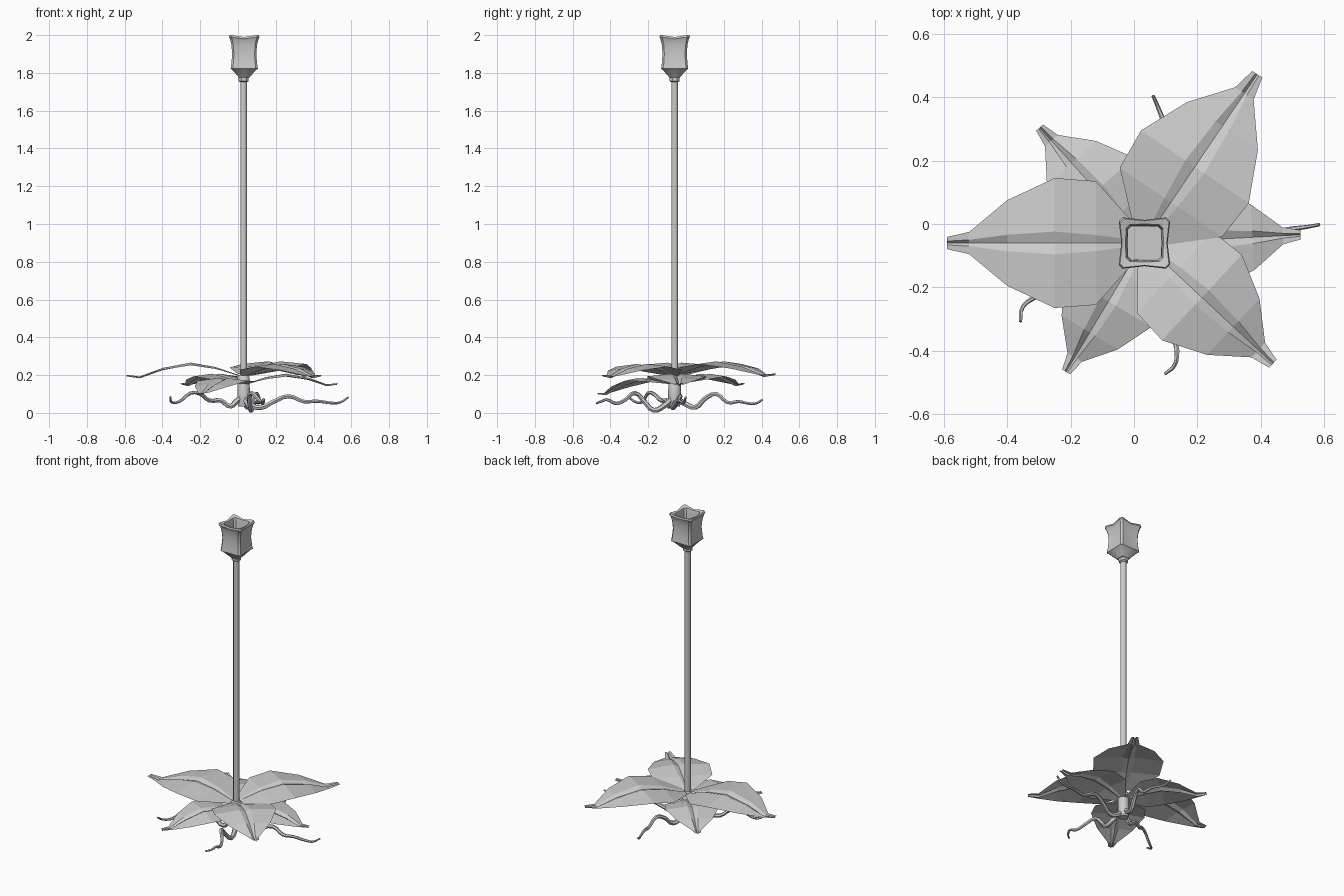
import bpy, bmesh, math
from mathutils import Vector

if "Cube" in bpy.data.objects:
    bpy.data.objects.remove(bpy.data.objects["Cube"])

CX, CY = 0.03, -0.06          # stem axis
grey = bpy.data.materials.new("grey")
grey.diffuse_color = (0.6, 0.6, 0.6, 1)
grey.use_nodes = True
grey.node_tree.nodes["Principled BSDF"].inputs["Base Color"].default_value = grey.diffuse_color


def make(name, verts, faces, smooth=None):
    me = bpy.data.meshes.new(name)
    me.from_pydata(verts, [], faces)
    me.materials.append(grey)
    ob = bpy.data.objects.new(name, me)
    bpy.context.collection.objects.link(ob)
    bm = bmesh.new()
    bm.from_mesh(me)
    bmesh.ops.recalc_face_normals(bm, faces=bm.faces)
    bm.to_mesh(me)
    bm.free()
    if smooth:
        bpy.ops.object.select_all(action='DESELECT')
        bpy.context.view_layer.objects.active = ob
        ob.select_set(True)
        bpy.ops.object.shade_smooth_by_angle(angle=math.radians(smooth))
    return ob


def loft(name, rings, smooth=None):
    """Skin equal-length rings and cap both ends."""
    n = len(rings[0])
    verts = [p for r in rings for p in r]
    faces = [(k*n + i, k*n + (i+1) % n, (k+1)*n + (i+1) % n, (k+1)*n + i)
             for k in range(len(rings)-1) for i in range(n)]
    faces += [tuple(range(n))[::-1], tuple(range(len(verts)-n, len(verts)))]
    return make(name, verts, faces, smooth)


def circle(r, z, n=8):
    return [(CX + r*math.cos(2*math.pi*(i+.5)/n),
             CY + r*math.sin(2*math.pi*(i+.5)/n), z) for i in range(n)]


# Petals: distance, half width, rib half width, height, rib depth, edge drop
PETAL = [(0.02, 0.05, 0.008, 0.000, 0.004, 0.000),
         (0.15, 0.195, 0.025, 0.045, 0.008, 0.010),
         (0.28, 0.205, 0.036, 0.068, 0.012, 0.014),
         (0.43, 0.135, 0.026, 0.040, 0.012, 0.010),
         (0.55, 0.035, 0.010, -0.005, 0.010, 0.000),
         (0.62, 0.019, 0.006, 0.003, 0.008, 0.000)]


def petal(name, angle, length, width, z0, tilt):
    a = math.radians(angle)
    ca, sa = math.cos(a), math.sin(a)
    verts = []
    for d, w, g, h, dep, drop in PETAL:
        d, w, g = d*length, w*width, g*width
        z = z0 + h*width + tilt*d
        for s, zz in ((-w, z-drop), (-g, z), (0, z-dep), (g, z), (w, z-drop)):
            verts.append((CX + d*ca - s*sa, CY + d*sa + s*ca, zz))
    faces = [(5*k+i, 5*k+5+i, 5*k+6+i, 5*k+1+i)
             for k in range(len(PETAL)-1) for i in range(4)]
    make(name, verts, faces)


petal("upper_petal_left", 180, 1.0, 1.0, 0.198, 0)
petal("upper_petal_back", 56, 1.035, 1.0, 0.205, 0)
petal("upper_petal_front", -43, 0.9, 0.9, 0.198, 0)
petal("lower_petal_right", 3, 0.8, 0.77, 0.155, 0)
petal("lower_petal_back", 132, 0.79, 0.77, 0.155, 0)
petal("lower_petal_front", -121, 0.765, 0.77, 0.155, -0.11)

# Stem and the thicker sleeve at its foot
loft("stem", [circle(0.019, 0.18), circle(0.019, 1.765)], 50)
loft("foot_sleeve", [circle(0.028, 0.035, 10), circle(0.035, 0.06, 10),
                     circle(0.033, 0.19, 10), circle(0.02, 0.205, 10)], 50)
loft("collar", [circle(0.018, 1.75), circle(0.029, 1.757), circle(0.029, 1.785)], 30)


# Square cup with flared corners: corner half size, side half size, heights
def square(c, m, zc, zm=None, cut=0.85):
    zm = zc if zm is None else zm
    pts = []
    for q in range(4):
        for x, y, z in ((m, 0, zm), (c, c*cut, zc), (c*cut, c, zc)):
            for _ in range(q):
                x, y = -y, x
            pts.append((CX + 0.003 + x, CY + y, z))
    return pts


loft("cup", [square(0.028, 0.028, 1.775), square(0.036, 0.036, 1.785),
             square(0.062, 0.062, 1.815), square(0.072, 0.068, 1.822),
             square(0.068, 0.064, 1.85), square(0.064, 0.061, 1.90),
             square(0.068, 0.064, 1.95), square(0.076, 0.071, 1.982, 1.975),
             square(0.081, 0.073, 1.99, 1.98), square(0.077, 0.070, 2.0, 1.99),
             square(0.058, 0.060, 1.992, 1.987, 0.8), square(0.053, 0.055, 1.97, 1.97, 0.8),
             square(0.052, 0.052, 1.85, 1.85, 0.8)], 35)


# Wavy tapering roots
def root(name, pts):
    cu = bpy.data.curves.new(name, 'CURVE')
    cu.dimensions = '3D'
    cu.bevel_depth = 0.015
    cu.bevel_resolution = 1
    cu.use_fill_caps = True
    cu.resolution_u = 3
    sp = cu.splines.new('BEZIER')
    sp.bezier_points.add(len(pts)-1)
    for i, (b, p) in enumerate(zip(sp.bezier_points, pts)):
        b.co = Vector(p)
        b.handle_left_type = b.handle_right_type = 'AUTO'
        b.radius = 1.1 - 0.75*i/(len(pts)-1)
    ob = bpy.data.objects.new(name, cu)
    bpy.context.collection.objects.link(ob)
    cu.materials.append(grey)
    bpy.ops.object.select_all(action='DESELECT')
    bpy.context.view_layer.objects.active = ob
    ob.select_set(True)
    bpy.ops.object.convert(target='MESH')
    bpy.ops.object.shade_smooth_by_angle(angle=math.radians(50))


root("root_right", [(.04, -.06, .07), (.07, -.06, .04), (.12, -.07, .028), (.19, -.05, .06),
                    (.27, -.03, .088), (.35, -.04, .06), (.42, -.03, .062),
                    (.50, -.015, .052), (.54, -.01, .055), (.585, -.002, .083)])
root("root_back", [(.03, -.04, .07), (.04, 0, .045), (.06, .05, .03), (.08, .10, .075),
                   (.10, .16, .10), (.11, .22, .055), (.10, .28, .06), (.09, .33, .05),
                   (.075, .37, .05), (.06, .405, .07)])
root("root_left", [(.02, -.07, .08), (-.01, -.08, .06), (-.04, -.09, .035), (-.09, -.10, .065),
                   (-.15, -.13, .065), (-.20, -.17, .10), (-.25, -.20, .105),
                   (-.31, -.23, .06), (-.35, -.26, .055), (-.358, -.308, .085)])
root("root_front", [(.04, -.08, .07), (.06, -.12, .035), (.07, -.17, .014), (.06, -.22, .06),
                    (.07, -.27, .105), (.11, -.32, .07), (.13, -.37, .05),
                    (.135, -.42, .07), (.125, -.45, .06), (.097, -.473, .052)])
